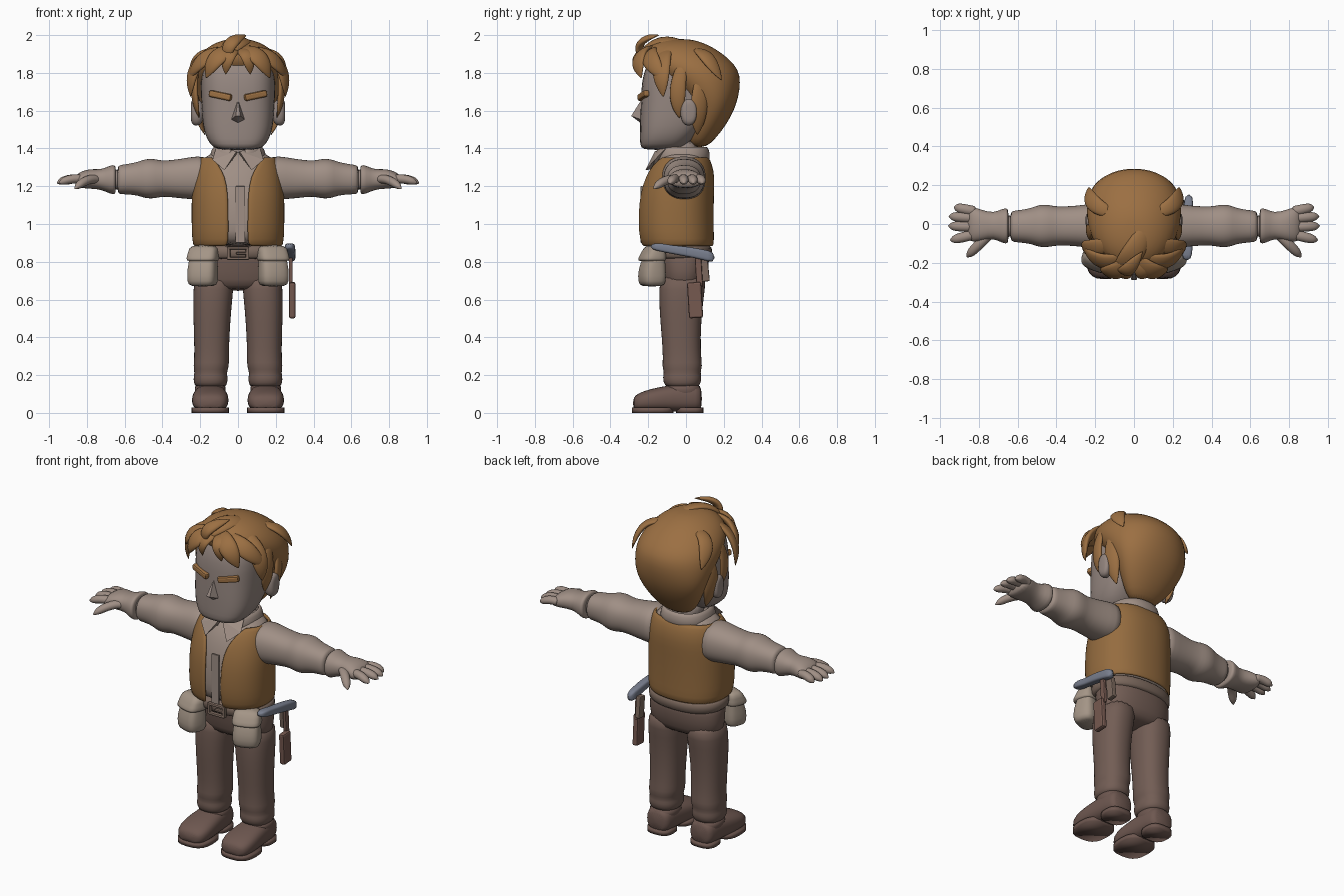
import bpy, bmesh, math
from mathutils import Vector, Euler

cube = bpy.data.objects.get("Cube")
if cube:
    bpy.data.objects.remove(cube)


def material(name, *rgb):
    mat = bpy.data.materials.new(name)
    mat.use_nodes = True
    mat.diffuse_color = (*rgb, 1)
    mat.node_tree.nodes["Principled BSDF"].inputs["Base Color"].default_value = (*rgb, 1)
    return mat


SKIN = material("skin", .30, .24, .215)
SHIRT = material("shirt_cloth", .35, .275, .235)
VEST = material("vest_tan", .30, .15, .05)
HAIR = material("hair_brown", .33, .16, .055)
TROUSER = material("trouser_brown", .17, .11, .09)
BOOT = material("boot_leather", .155, .096, .08)
BELT = material("belt_leather", .2, .14, .11)
POUCH = material("pouch_canvas", .37, .30, .24)
METAL = material("metal", .19, .21, .27)
GRIP = material("grip_brown", .18, .1, .08)


def finish(name, bm, mat, mirror=False, smooth=True, subsurf=0, thick=0):
    """Turn a bmesh into a coloured object with the usual modifiers."""
    bmesh.ops.recalc_face_normals(bm, faces=bm.faces[:])
    mesh = bpy.data.meshes.new(name)
    bm.to_mesh(mesh)
    bm.free()
    mesh.materials.append(mat)
    for poly in mesh.polygons:
        poly.use_smooth = smooth
    obj = bpy.data.objects.new(name, mesh)
    bpy.context.collection.objects.link(obj)
    if thick:
        mod = obj.modifiers.new("thickness", "SOLIDIFY")
        mod.thickness, mod.offset = thick, 0
    if subsurf:
        obj.modifiers.new("smooth", "SUBSURF").levels = subsurf
        obj.modifiers["smooth"].render_levels = subsurf
    if mirror:
        obj.modifiers.new("mirror", "MIRROR").use_mirror_merge = False
    return obj


def skin(name, mat, rings, closed=True, **options):
    """Bridge rings of points; closed rings are also capped."""
    bm = bmesh.new()
    loops = [[bm.verts.new(p) for p in ring] for ring in rings]
    count = len(loops[0])
    for low, high in zip(loops, loops[1:]):
        for i in range(count if closed else count - 1):
            j = (i + 1) % count
            bm.faces.new((low[i], low[j], high[j], high[i]))
    if closed:
        bm.faces.new(loops[0])
        bm.faces.new(loops[-1])
    return finish(name, bm, mat, **options)


def loft(name, mat, rings, axis="z", power=2.3, count=20, gaps=None, subsurf=1, **options):
    """Rings are (position, centre a, centre b, radius a, radius b) along an axis."""
    def bend(v):
        return math.copysign(abs(v) ** (2 / power), v)
    loops = []
    for k, (t, ca, cb, ra, rb) in enumerate(rings):
        start, steps = 0, count
        if gaps:
            start, steps = math.asin((gaps[k] / ra) ** (power / 2)), count - 1
        loop = []
        for i in range(count):
            ang = start + (math.tau - 2 * start) * i / steps
            a, b = ca + ra * bend(math.sin(ang)), cb - rb * bend(math.cos(ang))
            loop.append({"x": (t, a, b), "y": (a, t, b), "z": (a, b, t)}[axis])
        loops.append(loop)
    return skin(name, mat, loops, closed=not gaps, subsurf=subsurf, **options)


def sweep(name, mat, p0, p1, p2, width, centre, flat, profile, **options):
    """Tapered tube along a quadratic curve, flattened away from a centre."""
    p0, p1, p2, centre = map(Vector, (p0, p1, p2, centre))
    loops = []
    for k in range(9):
        t = k / 8
        p = p0.lerp(p1, t).lerp(p1.lerp(p2, t), t)
        tangent = (p1 - p0).lerp(p2 - p1, t).normalized()
        out = p - centre
        out = (out - tangent * out.dot(tangent)).normalized()
        side = tangent.cross(out)
        r = max(width * profile(t), .001)
        loops.append([p + r * (side * math.cos(a) + out * flat * math.sin(a))
                      for a in (math.tau * i / 8 for i in range(8))])
    return skin(name, mat, loops, **options)


def box(name, mat, centre, size, turn=(0, 0, 0), bevel=.006, **options):
    bm = bmesh.new()
    bmesh.ops.create_cube(bm, size=1)
    bmesh.ops.scale(bm, vec=size, verts=bm.verts)
    bmesh.ops.bevel(bm, geom=bm.edges[:], offset=bevel, segments=2, affect="EDGES", profile=.5)
    bmesh.ops.rotate(bm, cent=(0, 0, 0), matrix=Euler(turn).to_matrix(), verts=bm.verts)
    bmesh.ops.translate(bm, vec=centre, verts=bm.verts)
    return finish(name, bm, mat, smooth=False, **options)


def hull(name, mat, points, **options):
    bm = bmesh.new()
    verts = [bm.verts.new(p) for p in points]
    bmesh.ops.convex_hull(bm, input=verts)
    return finish(name, bm, mat, smooth=False, **options)


# Head, neck, nose, ears and eyebrows
loft("head", SKIN, [(1.39, 0, -.135, .11, .10), (1.42, 0, -.12, .15, .125),
                    (1.48, 0, -.09, .18, .155), (1.56, 0, -.06, .192, .185),
                    (1.66, 0, -.035, .197, .205), (1.76, 0, -.03, .2, .207),
                    (1.85, 0, -.03, .185, .18), (1.92, 0, -.03, .12, .12)], power=2.8)
loft("neck", SKIN, [(1.32, 0, -.02, .1, .1), (1.46, 0, -.02, .09, .09)])
hull("nose", SKIN, [(0, -.232, 1.665), (-.012, -.29, 1.572), (.012, -.29, 1.572),
                    (-.04, -.23, 1.55), (.04, -.23, 1.55), (0, -.24, 1.535)])
loft("ear", SKIN, [(.18, .01, 1.59, .035, .055), (.22, .012, 1.59, .045, .075),
                   (.245, .018, 1.595, .042, .068), (.25, .018, 1.595, .02, .04)],
     axis="x", mirror=True)
box("eyebrow", HAIR, (.093, -.225, 1.68), (.125, .035, .036), (0, -.2, .3), .01, mirror=True)

# Hair: one cap and many tapered locks
loft("hair_cap", HAIR, [(1.405, 0, .07, .07, .035), (1.45, 0, .085, .12, .07),
                        (1.52, 0, .115, .17, .095), (1.6, 0, .135, .208, .12),
                        (1.67, 0, .13, .232, .148), (1.75, 0, .09, .245, .2),
                        (1.82, 0, .04, .245, .24), (1.88, 0, -.005, .218, .228),
                        (1.93, 0, -.03, .172, .185), (1.965, 0, -.04, .11, .12),
                        (1.98, 0, -.04, .045, .05)], power=2.1, count=28)
LOCKS = [
    ((0, -.17, 1.92), (.12, -.29, 1.93), (.17, -.235, 1.77), .062),
    ((.03, -.17, 1.91), (.2, -.24, 1.92), (.265, -.11, 1.76), .06),
    ((0, -.18, 1.92), (.065, -.31, 1.92), (.065, -.25, 1.79), .042),
    ((.12, -.1, 1.92), (.27, -.15, 1.86), (.25, -.12, 1.67), .06),
    ((.215, -.02, 1.84), (.25, -.06, 1.7), (.205, -.035, 1.56), .05),
    ((.21, .08, 1.78), (.245, .07, 1.63), (.175, .06, 1.47), .055),
    ((.12, .06, 1.92), (.25, .1, 1.92), (.235, .19, 1.76), .05),
]


def taper(t):
    return (.6 + 1.2 * t) * (1 - t * t) ** .8


for n, (a, b, c, w) in enumerate(LOCKS):
    sweep(f"hair_lock_{n}", HAIR, a, b, c, w, (0, 0, 1.72), .4, taper, mirror=True, subsurf=1)
sweep("hair_tuft", HAIR, (-.06, -.23, 1.88), (-.06, -.29, 1.98), (.045, -.14, 2),
      .045, (0, 0, 1.72), .5, taper, subsurf=1)
sweep("hair_crest", HAIR, (.06, -.02, 1.95), (.0, -.18, 2.01), (-.1, -.25, 1.86),
      .07, (0, 0, 1.72), .4, taper, subsurf=1)

# Shirt body, vest shell with an open front, and collar
BODY = [(.88, 0, -.045, .22, .175), (.96, 0, -.055, .226, .182), (1.06, 0, -.055, .226, .182),
        (1.16, 0, -.05, .226, .178), (1.25, 0, -.035, .217, .167), (1.31, 0, -.027, .203, .147),
        (1.355, 0, -.02, .18, .12)]
loft("shirt_body", SHIRT, BODY + [(1.385, 0, -.02, .12, .1)], count=32)
loft("vest", VEST, [(z, x, y, a + .01, b + .01) for z, x, y, a, b in BODY],
     gaps=[.05, .05, .05, .052, .066, .1, .135], count=40, thick=.02)
loft("collar_band", SHIRT, [(1.33, 0, -.02, .14, .135), (1.37, 0, -.02, .14, .14),
                            (1.41, 0, -.02, .122, .125)],
     gaps=[.02, .03, .04], count=28, thick=.02)
hull("collar_point", SHIRT, [(.008, -.165, 1.385), (.072, -.215, 1.285), (.135, -.165, 1.34),
                             (.115, -.1, 1.408), (.008, -.14, 1.37), (.075, -.18, 1.29)],
     mirror=True)
box("shirt_placket", SHIRT, (.012, -.234, 1.05), (.05, .012, .3), bevel=.003)

# Sleeves with a folded elbow, gloves and fingers
loft("sleeve", SHIRT, [(.15, -.015, 1.24, .125, .115), (.21, -.01, 1.245, .118, .118),
                       (.3, -.01, 1.24, .104, .106), (.4, -.01, 1.24, .1, .093),
                       (.435, -.01, 1.24, .11, .106), (.49, -.01, 1.24, .112, .107),
                       (.525, -.01, 1.24, .094, .09), (.59, -.012, 1.237, .084, .08),
                       (.625, -.012, 1.235, .082, .079), (.64, -.012, 1.235, .07, .07)],
     axis="x", mirror=True)
loft("wrist", SKIN, [(.6, -.012, 1.235, .062, .06), (.7, -.01, 1.235, .058, .055)],
     axis="x", mirror=True)
loft("glove", SHIRT, [(.648, -.01, 1.235, .07, .06), (.65, -.01, 1.235, .093, .08),
                      (.675, -.01, 1.235, .092, .077), (.725, -.008, 1.235, .065, .052),
                      (.78, -.008, 1.24, .08, .054), (.83, -.002, 1.235, .092, .045),
                      (.865, 0, 1.225, .085, .03)], axis="x", mirror=True)
FINGERS = {"little": ((.82, .065), (.93, .088)), "ring": ((.82, .03), (.957, .04)),
           "middle": ((.82, -.015), (.96, -.01)), "index": ((.81, -.05), (.95, -.085)),
           "thumb": ((.74, -.045), (.865, -.172))}
for finger, ((ax, ay), (bx, by)) in FINGERS.items():
    drop = 1.185 if finger == "thumb" else 1.215
    sweep(finger + "_finger", SHIRT, (ax, ay, 1.235), ((ax + bx) / 2, (ay + by) / 2, 1.25),
          (bx, by, drop), .029, (0, 0, -99), .9, lambda t: (1 - t ** 6) ** .5,
          mirror=True, subsurf=1)

# Trousers
loft("trouser_hips", TROUSER, [(.645, 0, -.02, .2, .1), (.7, 0, -.015, .232, .125),
                               (.8, 0, -.015, .232, .14), (.9, 0, -.03, .222, .15)], count=28)
loft("trouser_leg", TROUSER, [(.13, .145, -.02, .08, .085), (.16, .145, -.02, .09, .1),
                              (.19, .145, -.02, .092, .104), (.21, .145, -.02, .085, .096),
                              (.25, .142, -.02, .096, .108), (.28, .14, -.02, .092, .102),
                              (.4, .139, -.026, .094, .103), (.55, .137, -.028, .102, .115),
                              (.66, .13, -.02, .108, .122), (.74, .125, -.015, .1, .125)],
     mirror=True)

# Boots with separate sole and heel
loft("boot_foot", BOOT, [(.085, .147, .075, .06, .06), (.06, .147, .08, .078, .072),
                         (-.03, .147, .08, .085, .075), (-.11, .147, .075, .094, .068),
                         (-.19, .147, .067, .1, .06), (-.25, .147, .058, .09, .048),
                         (-.282, .147, .05, .06, .032)], axis="y", power=2.6, mirror=True)
loft("boot_shaft", BOOT, [(.06, .147, -.01, .08, .095), (.13, .147, -.015, .084, .095),
                          (.155, .147, -.015, .082, .09)], mirror=True)
for part, low, y, rx, ry in (("boot_sole", 0, -.175, .1, .11), ("boot_heel", 0, .02, .078, .072)):
    loft(part, BOOT, [(low, .147, y, rx, ry), (.028, .147, y, rx, ry)],
         power=2.8, subsurf=0, mirror=True)
loft("boot_arch", BOOT, [(.012, .147, -.08, .07, .1), (.04, .147, -.08, .08, .1)], mirror=True)

# Belt and buckle frame
loft("belt", BELT, [(z, 0, -.03, .232 + g, .163 + g)
                    for z, g in ((.815, -.01), (.818, .004), (.882, .008), (.885, -.01))], count=28)
for side in (-1, 1):
    box("buckle_upright", BELT, (side * .05, -.203, .845), (.018, .025, .07))
    box("buckle_bar", BELT, (0, -.205, .845 + side * .028), (.11, .025, .016))
box("buckle_pin", BELT, (.02, -.205, .845), (.06, .02, .012), bevel=.003)

# Pouches, turned slightly outward
for part, rings in (("pouch", [(.668, 0, 0, .065, .05), (.69, 0, 0, .08, .068),
                               (.76, 0, 0, .079, .066), (.82, 0, .01, .072, .05),
                               (.885, 0, .02, .07, .04)]),
                    ("pouch_flap", [(.8, 0, 0, .083, .066), (.815, 0, 0, .085, .068),
                                    (.85, 0, .008, .079, .055), (.892, 0, .02, .076, .042)])):
    obj = loft(part, POUCH, rings, power=3.2)
    turned = Euler((0, 0, .35)).to_matrix().to_4x4()
    turned.translation = (.187, -.18, 0)
    obj.data.transform(turned)
    obj.modifiers.new("mirror", "MIRROR").use_mirror_merge = False

# Hammer hanging on the left hip with its holder
loft("hammer_head", METAL, [(-.19, .272, .882, .02, .014), (-.13, .275, .876, .03, .024),
                            (-.08, .275, .865, .022, .022), (0, .28, .855, .026, .027),
                            (.08, .28, .84, .024, .027), (.155, .283, .822, .022, .032)],
     axis="y", power=3.5)
box("hammer_handle", GRIP, (.279, .068, .75), (.02, .034, .17), (.06, 0, 0))
box("hammer_grip", GRIP, (.287, .048, .597), (.034, .075, .19), (.06, 0, 0), .01)
box("hammer_holder", BELT, (.245, .095, .76), (.03, .05, .13), (.1, 0, 0))
